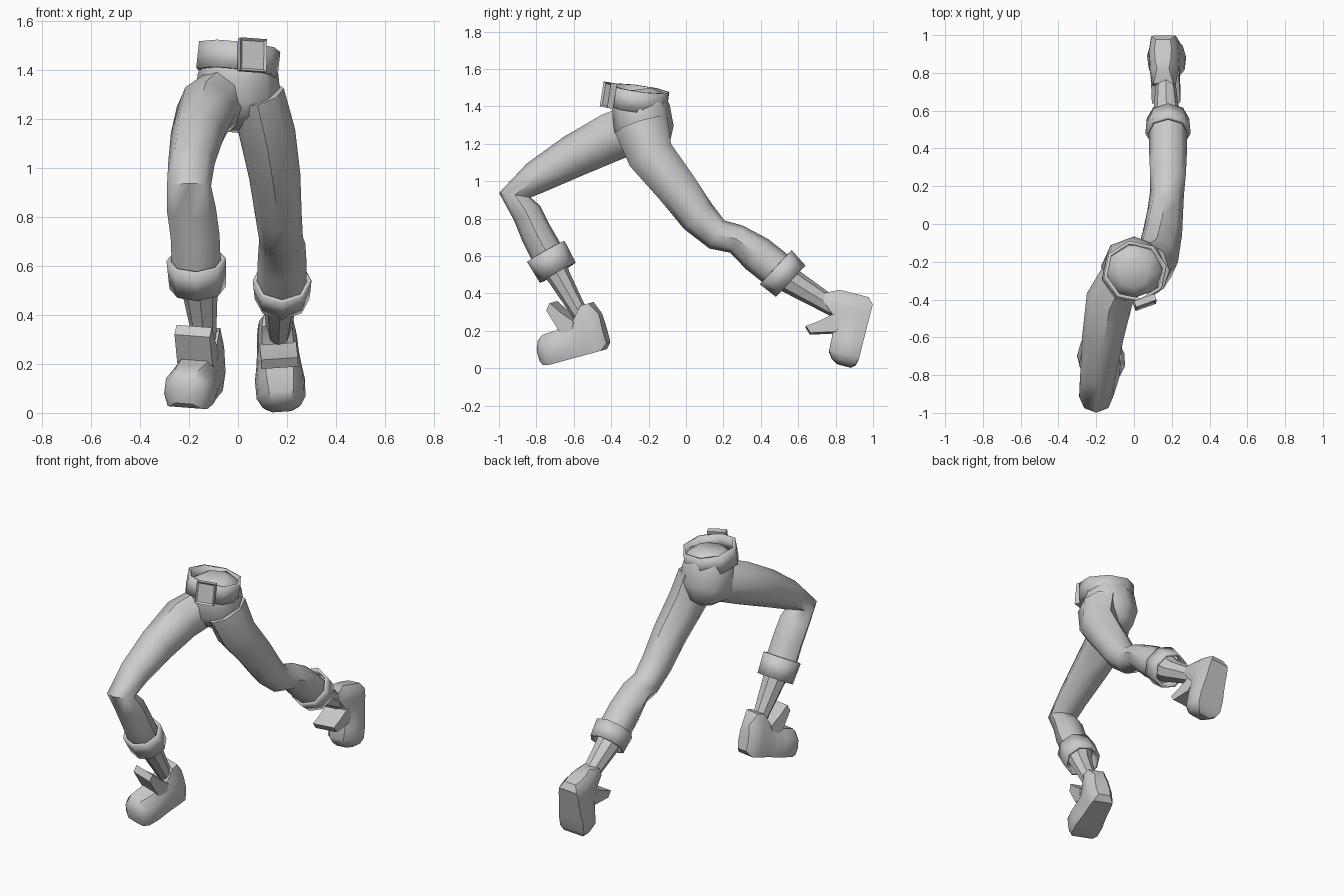
import bpy, bmesh, math
from mathutils import Vector, Matrix

cube = bpy.data.objects.get("Cube")
if cube:
    bpy.data.objects.remove(cube, do_unlink=True)

grey = bpy.data.materials.new("plain_grey")
grey.use_nodes = True
grey.diffuse_color = (0.6, 0.6, 0.6, 1)
grey.node_tree.nodes["Principled BSDF"].inputs["Base Color"].default_value = (0.6, 0.6, 0.6, 1)


def finish(name, bm, angle=35, wall=0):
    bmesh.ops.recalc_face_normals(bm, faces=bm.faces)
    mesh = bpy.data.meshes.new(name)
    bm.to_mesh(mesh)
    bm.free()
    mesh.materials.append(grey)
    obj = bpy.data.objects.new(name, mesh)
    bpy.context.collection.objects.link(obj)
    bpy.ops.object.select_all(action='DESELECT')
    obj.select_set(True)
    bpy.context.view_layer.objects.active = obj
    bpy.ops.object.shade_smooth_by_angle(angle=math.radians(angle))
    if wall:
        mod = obj.modifiers.new("wall", 'SOLIDIFY')
        mod.thickness = wall
        mod.offset = -1
    return obj


def loft(bm, loops, caps=True):
    rows = [[bm.verts.new(p) for p in loop] for loop in loops]
    n = len(rows[0])
    for a, b in zip(rows, rows[1:]):
        for i in range(n):
            j = (i + 1) % n
            bm.faces.new((a[i], a[j], b[j], b[i]))
    if caps:
        bm.faces.new(rows[0])
        bm.faces.new(rows[-1])


def tube(name, rings, caps=True, wall=0, sides=8, turn=0.0, angle=35):
    """Each ring is x, y, z, half width, half depth, square to the path."""
    pts = [Vector(r[:3]) for r in rings]
    loops = []
    for i, r in enumerate(rings):
        t = Vector()
        if i > 0:
            t += (pts[i] - pts[i - 1]).normalized()
        if i < len(pts) - 1:
            t += (pts[i + 1] - pts[i]).normalized()
        t.normalize()
        side = Vector((1, 0, 0))
        side = (side - t * side.dot(t)).normalized()
        deep = t.cross(side)
        loop = []
        for k in range(sides):
            a = 2 * math.pi * (k + turn) / sides
            loop.append(pts[i] + side * r[3] * math.cos(a) + deep * r[4] * math.sin(a))
        loops.append(loop)
    bm = bmesh.new()
    loft(bm, loops, caps)
    return finish(name, bm, angle, wall)


# Hips and the closed top inside the belt
tube("hips", [(0, -.23, 1.16, .07, .07), (0, -.22, 1.2, .14, .13),
              (0, -.225, 1.28, .175, .16), (0, -.24, 1.38, .165, .155),
              (0, -.255, 1.45, .145, .14), (0, -.26, 1.49, .08, .08)], angle=50)

# Belt
tube("belt", [(-.005, -.265, 1.385, .17, .165), (.007, -.25, 1.495, .17, .165)],
     caps=False, wall=.018, turn=.25)

# Buckle with a raised rim
bm = bmesh.new()
bmesh.ops.create_cube(bm, size=1)
bmesh.ops.scale(bm, vec=(.115, .035, .135), verts=bm.verts)
bm.normal_update()
front = [f for f in bm.faces if f.normal.y < -.9]
bmesh.ops.inset_region(bm, faces=front, thickness=.014)
bmesh.ops.translate(bm, vec=(0, .01, 0), verts=front[0].verts)
buckle = finish("buckle", bm)
buckle.location = (.058, -.415, 1.46)
buckle.rotation_euler = (math.radians(-8), math.radians(4), math.radians(20))

# Trouser legs, cuffs and lower shins
tube("right_trouser_leg", [
    (-.06, -.26, 1.29, .11, .13), (-.13, -.40, 1.235, .125, .13),
    (-.165, -.6, 1.135, .11, .115), (-.19, -.80, 1.02, .095, .09),
    (-.2, -.915, .925, .09, .085), (-.19, -.85, .83, .1, .08),
    (-.175, -.80, .72, .1, .085), (-.17, -.73, .59, .1, .09)], angle=46)
tube("left_trouser_leg", [
    (.08, -.24, 1.3, .11, .145), (.12, -.19, 1.14, .115, .125),
    (.15, -.05, .965, .105, .11), (.165, .065, .81, .095, .1),
    (.175, .165, .715, .09, .085), (.18, .27, .69, .095, .08),
    (.18, .38, .61, .1, .1), (.18, .5, .515, .1, .1)], angle=46)

tube("right_cuff", [(-.17, -.75, .625, .122, .115), (-.165, -.685, .51, .115, .11)],
     caps=False, wall=.016)
tube("left_cuff", [(.18, .48, .54, .12, .125), (.18, .56, .465, .112, .115)],
     caps=False, wall=.016)

tube("right_shin", [(-.165, -.72, .57, .085, .08), (-.155, -.68, .49, .072, .062),
                    (-.135, -.56, .28, .045, .042)])
tube("left_shin", [(.178, .51, .51, .085, .085), (.172, .57, .46, .072, .07),
                   (.165, .84, .295, .042, .045)])


# Shoes, modelled toe forward then set in place
def shoe(name, heel, toe_dir):
    f = Vector(toe_dir).normalized()
    side = Vector((1, 0, 0))
    side = (side - f * side.dot(f)).normalized()
    up = side.cross(-f)
    if up.dot(Vector((0, -1, 1))) < 0:
        up = -up

    def place(s, d, h):
        return Vector(heel) + side * s + f * d + up * h

    # Stations: distance from heel, half width, sole height, top height, top width share
    stations = [(-.025, .045, .03, .19, .7), (.01, .075, 0, .262, .7),
                (.055, .082, 0, .262, .75), (.11, .085, 0, .2, .75),
                (.17, .092, 0, .18, .6), (.23, .102, 0, .168, .55),
                (.305, .1, 0, .165, .5), (.34, .08, .008, .14, .5),
                (.36, .045, .03, .105, .6)]
    loops = []
    for d, w, low, top, share in stations:
        h = top - low
        half = [(.85 * w, low), (w, low + .3 * h), (.92 * w, low + .7 * h), (share * w, top)]
        outline = half + [(-s, z) for s, z in reversed(half)]
        loops.append([place(s, d, z) for s, z in outline])
    bm = bmesh.new()
    loft(bm, loops)
    finish(name, bm, 40)

    # Tongue flap
    outline = [(.24, .285), (.21, .318), (.17, .26), (.11, .19), (.14, .13), (.2, .155)]
    bm = bmesh.new()
    loft(bm, [[place(s, d, h) for d, h in outline] for s in (-.075, .075)])
    finish(name + "_tongue", bm)


shoe("right_shoe", (-.12, -.43, .1), (-.1, -.33, -.09))
shoe("left_shoe", (.155, 1.0, .345), (.025, -.09, -.35))
